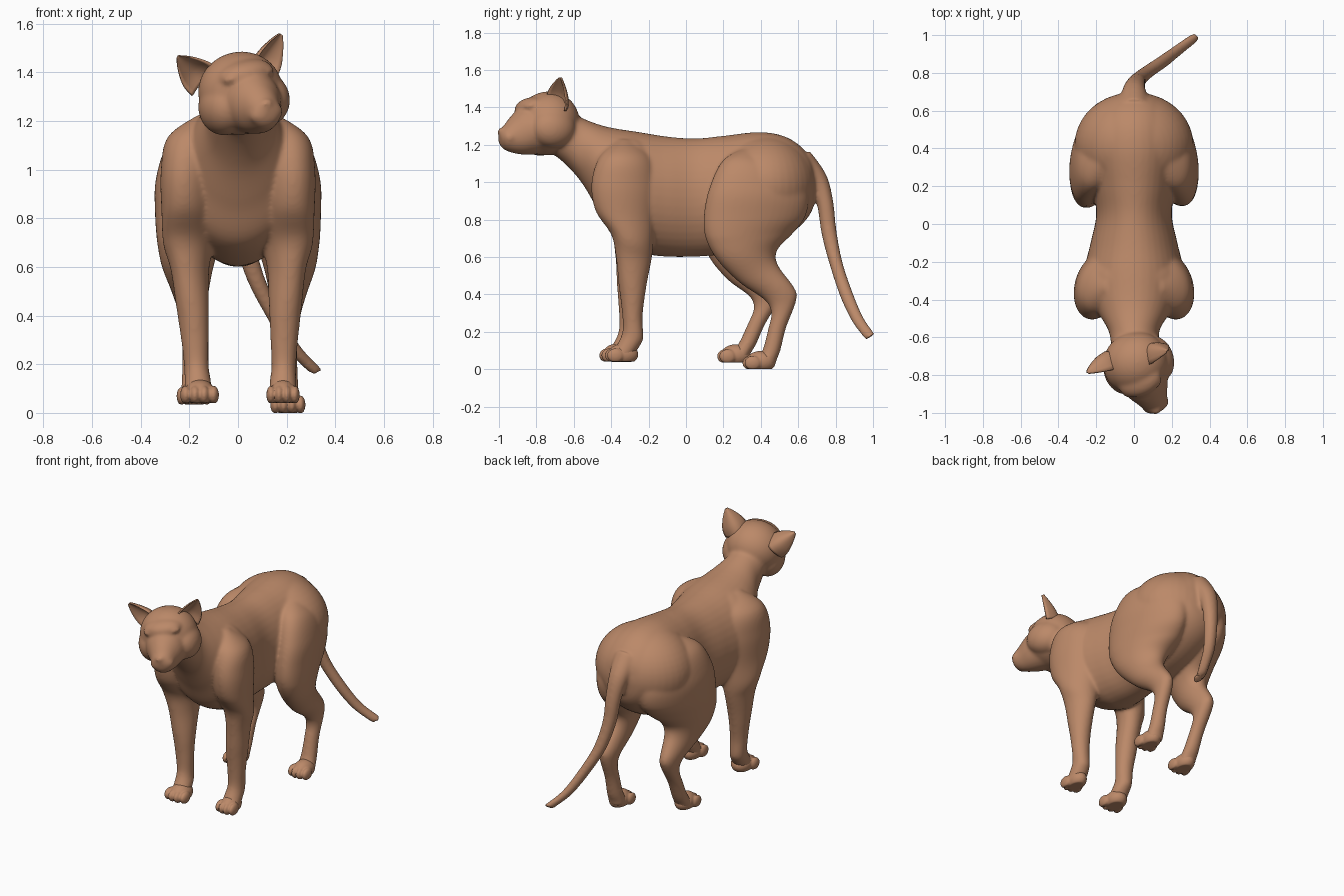
import bpy, bmesh, math
from mathutils import Matrix, Vector

fur = bpy.data.materials.new("tawny_brown")
fur.diffuse_color = (0.50, 0.25, 0.14, 1)


def finish(name, bm, voxel=0, smooth=0):
    """Turn a bmesh into an object, optionally fusing its pieces into one skin."""
    bmesh.ops.recalc_face_normals(bm, faces=bm.faces)
    for f in bm.faces:
        f.smooth = True
    me = bpy.data.meshes.new(name)
    bm.to_mesh(me)
    bm.free()
    me.materials.append(fur)
    ob = bpy.data.objects.new(name, me)
    bpy.context.collection.objects.link(ob)
    if voxel:
        r = ob.modifiers.new("fuse", 'REMESH')
        r.mode, r.voxel_size, r.use_smooth_shade = 'VOXEL', voxel, True
        s = ob.modifiers.new("soften", 'SMOOTH')
        s.factor, s.iterations = 0.5, smooth
    return ob


def spline(rows, steps=6):
    """Catmull-Rom through rows of numbers."""
    out = []
    for i in range(len(rows) - 1):
        p = [rows[max(0, min(len(rows) - 1, i + k))] for k in (-1, 0, 1, 2)]
        for s in range(steps):
            t = s / steps
            out.append([0.5 * (2 * b + (c - a) * t + (2 * a - 5 * b + 4 * c - d) * t * t
                               + (3 * b - a - 3 * c + d) * t ** 3) for a, b, c, d in zip(*p)])
    return out + [list(rows[-1])]


def skin_rings(bm, rings):
    n = len(rings[0])
    vs = [[bm.verts.new(p) for p in r] for r in rings]
    for a, b in zip(vs, vs[1:]):
        for i in range(n):
            bm.faces.new((a[i], a[(i + 1) % n], b[(i + 1) % n], b[i]))
    bm.faces.new(vs[0])
    bm.faces.new(vs[-1])


def loft(bm, rows, mat=Matrix(), n=40, skew=0):
    """Rows are (centre x, half width, y1, z1, y2, z2): ellipses spanning two profile points.
    Skew swings the first point sideways on the upper part of a leg."""
    rings = []
    for x, rx, y1, z1, y2, z2 in spline(rows):
        ring = []
        sk = skew * max(0, min(1, (z1 - .4) / .3))
        for k in range(n):
            a = 2 * math.pi * k / n
            c = math.cos(a) / 2
            ring.append(mat @ Vector((x + rx * math.sin(a) + sk * 2 * c, (y1 + y2) / 2 + (y1 - y2) * c,
                                      (z1 + z2) / 2 + (z1 - z2) * c)))
        rings.append(ring)
    skin_rings(bm, rings)


def ball(bm, c, r, mat=Matrix()):
    m = mat @ Matrix.Translation(c) @ Matrix.Diagonal((*r, 1))
    bmesh.ops.create_uvsphere(bm, u_segments=40, v_segments=24, radius=1, matrix=m)


body = bmesh.new()

# torso and neck, rump to throat
loft(body, [
    (0, .03, .695, 1.02, .695, .95), (0, .14, .66, 1.14, .67, .84),
    (0, .22, .55, 1.235, .58, .74), (0, .25, .40, 1.268, .42, .66),
    (0, .22, .20, 1.248, .20, .615), (0, .20, .05, 1.234, .05, .602),
    (0, .23, -.10, 1.244, -.10, .602), (0, .258, -.25, 1.268, -.22, .62),
    (0, .24, -.38, 1.288, -.38, .70), (0, .19, -.47, 1.31, -.47, .85),
    (0, .135, -.57, 1.35, -.56, 1.0), (.01, .125, -.66, 1.40, -.66, 1.11),
    (.02, .09, -.72, 1.40, -.76, 1.18)])

# muscle masses that round off the rump and shoulders
ball(body, (0, .42, .985), (.315, .278, .268))
ball(body, (0, -.30, 1.04), (.265, .18, .222))

# tail, sweeping down and to one side
loft(body, [
    (0, .08, .66, 1.17, .62, 1.0), (0, .062, .75, 1.04, .66, .97),
    (.01, .05, .787, .90, .70, .88), (.025, .042, .805, .74, .725, .72),
    (.07, .039, .838, .57, .77, .55), (.15, .035, .892, .41, .825, .385),
    (.23, .032, .948, .28, .89, .25), (.32, .029, 1.01, .19, .962, .155)])

FRONT = [
    (.10, .05, -.36, 1.23, -.27, 1.23), (.17, .115, -.46, 1.14, -.18, 1.13),
    (.195, .120, -.505, 1.0, -.155, .98), (.20, .112, -.485, .85, -.165, .80),
    (.205, .10, -.40, .72, -.175, .66), (.20, .078, -.375, .60, -.185, .58),
    (.195, .068, -.36, .45, -.212, .44), (.19, .056, -.342, .30, -.232, .28),
    (.188, .051, -.34, .20, -.227, .17), (.185, .055, -.37, .13, -.243, .13),
    (.185, .056, -.40, .085, -.275, .08), (.185, .053, -.40, .05, -.285, .05)]
HIND = [
    (.09, .06, .33, 1.19, .50, 1.17), (.155, .12, .20, 1.12, .61, 1.07),
    (.195, .132, .125, .97, .655, .94), (.20, .13, .095, .82, .64, .82),
    (.20, .125, .105, .70, .575, .73), (.21, .105, .17, .58, .49, .64),
    (.205, .08, .29, .46, .49, .56), (.20, .057, .42, .37, .583, .43),
    (.20, .047, .455, .30, .588, .36), (.20, .044, .44, .22, .535, .22),
    (.20, .049, .415, .12, .505, .10), (.20, .054, .39, .06, .485, .05),
    (.20, .052, .39, .02, .48, .02)]


def pose(rows, side, dx, dy, dz, top):
    """Mirror a leg and lean it progressively below the given height."""
    out = []
    for x, rx, y1, z1, y2, z2 in rows:
        k1, k2 = max(0, 1 - z1 / top), max(0, 1 - z2 / top)
        out.append((side * x + dx * k1, rx, y1 + dy * k1, z1 + dz * k1, y2 + dy * k2, z2 + dz * k2))
    return out


# legs with shoulders and haunches
loft(body, FRONT, skew=.025)
loft(body, pose(FRONT, -1, .025, -.03, 0, .65), skew=-.025)
loft(body, HIND, skew=.055)
loft(body, pose(HIND, -1, .02, -.15, .035, .8), skew=-.055)

# head, turned and tipped to one side
head = Matrix.Translation((.012, -.735, 1.31)) @ Matrix.Rotation(math.radians(21), 4, 'Z') \
    @ Matrix.Rotation(math.radians(-12), 4, 'Y')
ball(body, (0, .0, .015), (.175, .165, .16), head)
ball(body, (0, -.02, -.045), (.175, .15, .12), head)
ball(body, (0, -.09, .085), (.12, .088, .058), head)
loft(body, [
    (0, .14, -.04, .12, -.04, -.16), (0, .115, -.16, .085, -.13, -.165),
    (0, .085, -.215, .04, -.19, -.16), (0, .068, -.25, .0, -.23, -.15),
    (0, .058, -.275, -.03, -.26, -.135), (0, .03, -.288, -.06, -.278, -.11)], head)
ball(body, (0, -.268, -.04), (.032, .026, .022), head)
for s in (-1, 1):
    ball(body, (s * .098, -.015, -.04), (.094, .125, .11), head)
    ball(body, (s * .055, -.125, .08), (.06, .04, .026), head)
    ball(body, (s * .033, -.24, -.08), (.04, .04, .038), head)
finish("body", body, .009, 14)

# cupped ears and eyes
for s, label in ((-1, "right"), (1, "left")):
    m = head @ Matrix.Translation((s * .118, .045 - s * .022, .08)) @ Matrix.Rotation(math.radians(s * 36), 4, 'Y') \
        @ Matrix.Rotation(math.radians(s * 25), 4, 'Z')
    rings = []
    for z, w, d, t in spline([(0, .078, .075, .025), (.05, .075, .065, .018), (.10, .054, .045, .015),
                              (.14, .028, .025, .012), (.163, .008, .012, .008)], 3):
        us = [-1 + k / 6 for k in range(13)]
        pts = [(w * u, d * (1 - u * u) - .025, z) for u in us]
        pts += [(.9 * w * u, (d - t) * (1 - u * u) - .031, z) for u in reversed(us)]
        rings.append([m @ Vector(p) for p in pts])
    ear = bmesh.new()
    skin_rings(ear, rings)
    finish(label + "_ear", ear)
    eye = bmesh.new()
    ball(eye, (s * .06, -.143, .048), (.02, .014, .009), head)
    finish(label + "_eye", eye)

# paws with four toes and a flat sole
for name, x, y, base, w in (("left_front_paw", .185, -.43, .04, .9), ("right_front_paw", -.158, -.46, .04, 1.05),
                            ("left_hind_paw", .205, .305, 0, .95), ("right_hind_paw", -.18, .17, .035, .95)):
    paw = bmesh.new()
    ball(paw, (x, y + .095, base + .04), (.061 * w, .08, .058))
    for k in (-1.5, -.5, .5, 1.5):
        ball(paw, (x + k * .036 * w, y + .04 + .012 * (abs(k) - .5), base + .034), (.022 * w, .044, .038))
    for v in paw.verts:
        v.co.z = max(v.co.z, base)
    finish(name, paw, .006, 3)
